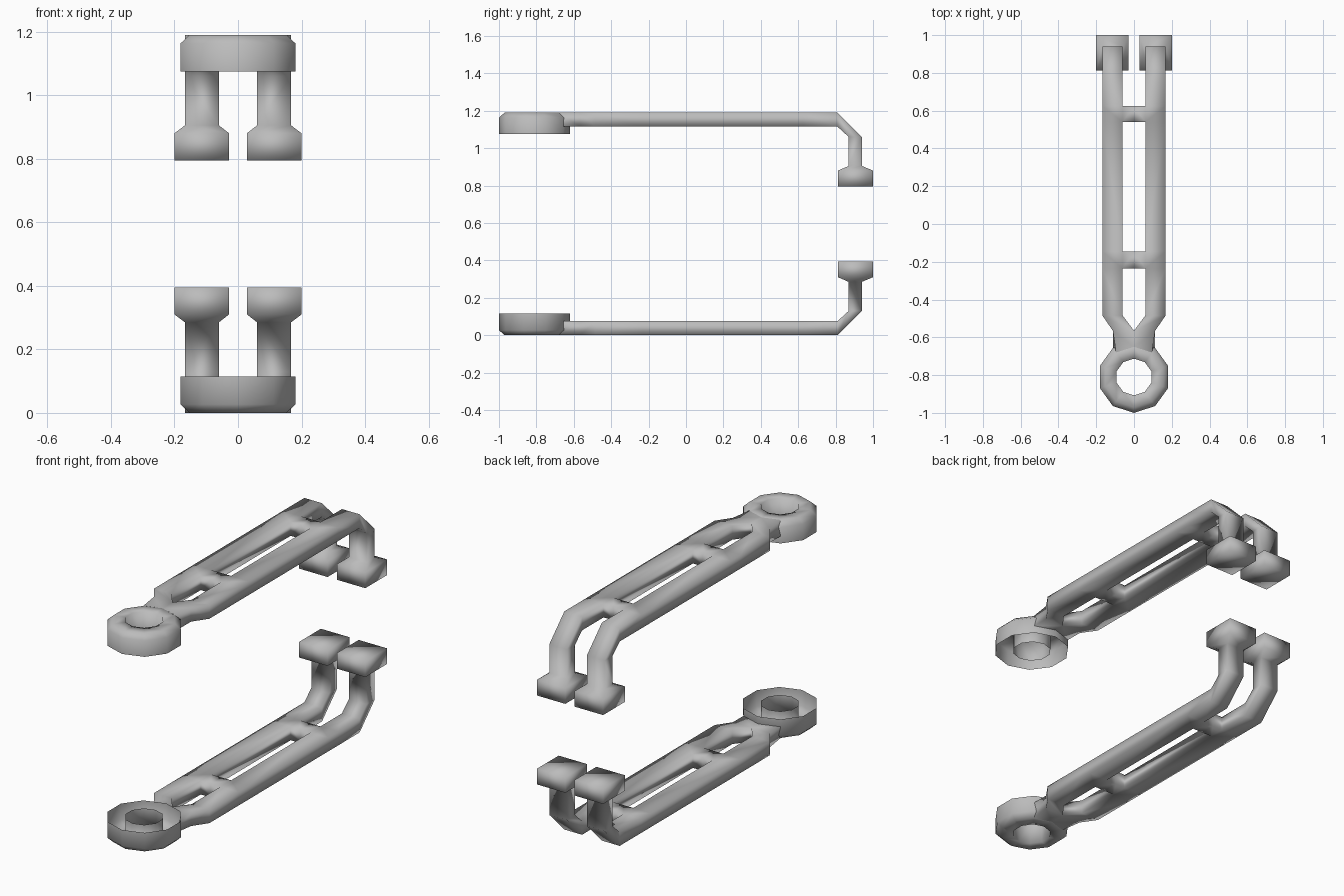
import bpy, bmesh, math

cube = bpy.data.objects.get("Cube")
if cube:
    bpy.data.objects.remove(cube)

HEIGHT = 1.19
RING_Y = -0.81
SIDES = 10

grey = bpy.data.materials.new("plain grey")
grey.use_nodes = True
colour = (0.5, 0.5, 0.5, 1)
grey.diffuse_color = colour
grey.node_tree.nodes["Principled BSDF"].inputs["Base Color"].default_value = colour


def finish(bm, name):
    """Turn a bmesh into a smooth grey object."""
    bmesh.ops.recalc_face_normals(bm, faces=bm.faces)
    for face in bm.faces:
        face.smooth = True
    mesh = bpy.data.meshes.new(name)
    bm.to_mesh(mesh)
    bm.free()
    mesh.materials.append(grey)
    obj = bpy.data.objects.new(name, mesh)
    bpy.context.collection.objects.link(obj)
    return obj


def section(bm, x_in, x_out, outer, inner):
    """Four corners of a rail section; outer and inner are (y, z)."""
    corners = ((x_in, outer), (x_out, outer), (x_out, inner), (x_in, inner))
    return [bm.verts.new((x, y, z)) for x, (y, z) in corners]


def make_fork(name, place):
    bm = bmesh.new()
    # neck, starting on the ring's decagon
    start = [bm.verts.new(place(*p)) for p in (
        (0, -0.65, 0), (0.095, -0.68, 0), (0.112, -0.656, 0.075), (0, -0.62, 0.075))]
    rows = [start]

    def add(x_in, x_out, outer, inner):
        row = section(bm, x_in, x_out, outer, inner)
        for v in row:
            v.co = place(*v.co)
        rows.append(row)

    add(0, 0.112, (-0.565, 0), (-0.565, 0.075))
    # straight rail, with stations at the cross bars
    for y in (-0.485, -0.235, -0.145, 0.54, 0.625, 0.81):
        add(0.06, 0.167, (y, 0), (y, 0.075))
    # bend and post
    for z in (0.13, 0.285):
        add(0.06, 0.167, (0.94, z), (0.87, z))
    # flared foot
    for z in (0.31, 0.395):
        add(0.028, 0.2, (1.0, z), (0.812, z))

    bars = (3, 5)
    for i, (a, b) in enumerate(zip(rows, rows[1:])):
        for k in range(4):
            n = (k + 1) % 4
            if k == 3 and (i == 0 or i in bars):
                continue
            bm.faces.new((a[k], a[n], b[n], b[k]))
    bm.faces.new(rows[-1])

    # cross bars reach from the rail to the middle
    for i in bars:
        loop = [rows[i][0], rows[i + 1][0], rows[i + 1][3], rows[i][3]]
        middle = [bm.verts.new((0, v.co.y, v.co.z)) for v in loop]
        for k in range(4):
            n = (k + 1) % 4
            bm.faces.new((loop[k], loop[n], middle[n], middle[k]))

    obj = finish(bm, name)
    mirror = obj.modifiers.new("Mirror", 'MIRROR')
    mirror.use_axis[0] = True
    mirror.merge_threshold = 0.001


def make_ring(name, place):
    """Hollow ring: hole wall, flat face, chamfer and open outer wall."""
    bm = bmesh.new()
    loops = []
    for r, z in ((0.097, 0.115), (0.097, 0), (0.16, 0), (0.19, 0.027), (0.19, 0.115)):
        angles = [math.tau * i / SIDES - math.pi / 2 for i in range(SIDES)]
        loops.append([bm.verts.new(place(r * math.cos(t), RING_Y + r * math.sin(t), z))
                      for t in angles])
    for a, b in zip(loops, loops[1:]):
        for i in range(SIDES):
            n = (i + 1) % SIDES
            bm.faces.new((a[i], a[n], b[n], b[i]))
    finish(bm, name)


# two matching arms facing each other
for side, place in (("lower", lambda x, y, z: (x, y, z)),
                    ("upper", lambda x, y, z: (x, y, HEIGHT - z))):
    make_fork(side + "_forked_arm", place)
    make_ring(side + "_ring", place)
